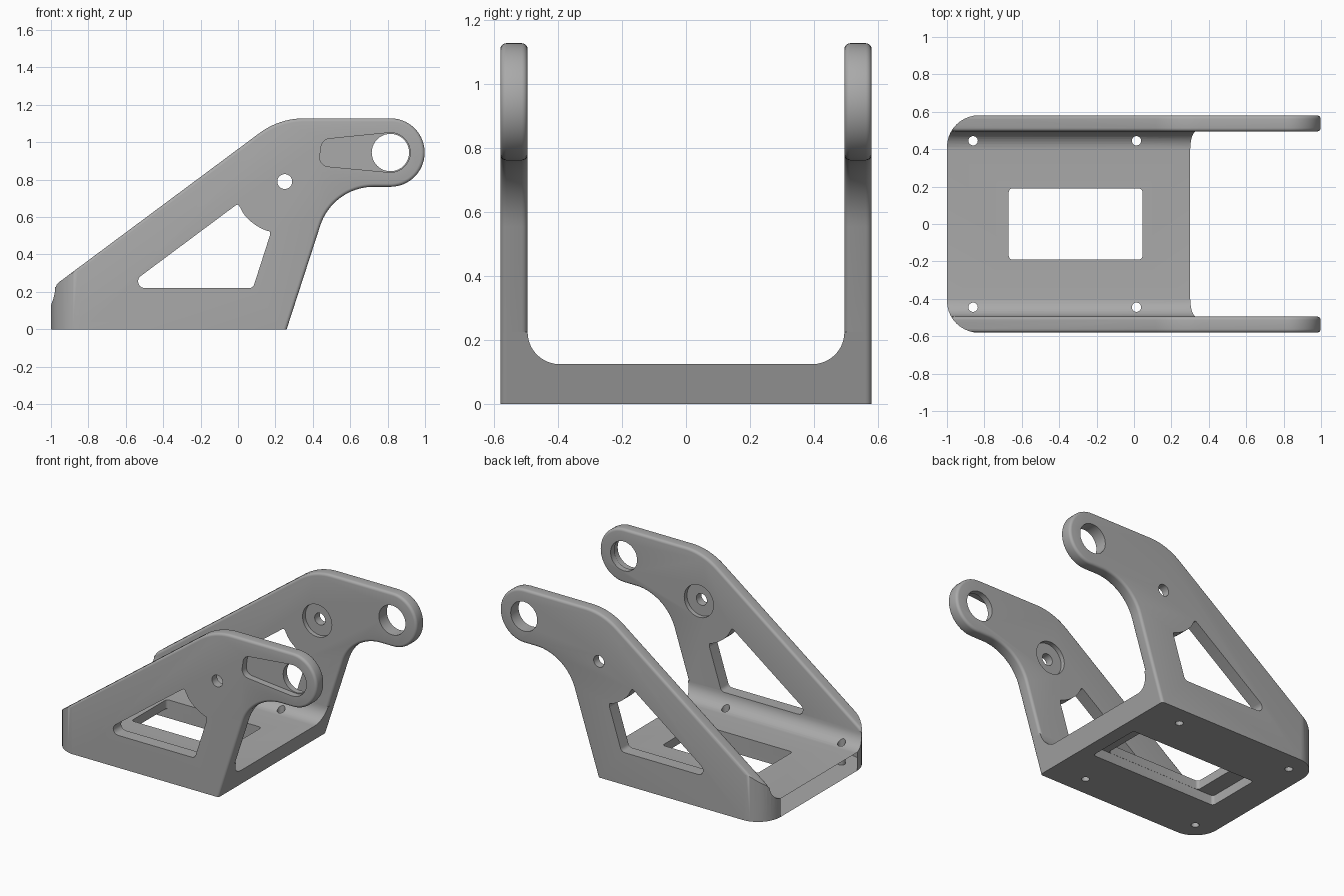
import bpy, bmesh, math
from mathutils import Vector

if "Cube" in bpy.data.objects:
    bpy.data.objects.remove(bpy.data.objects["Cube"])

metal = bpy.data.materials.new("mid grey")
metal.use_nodes = True
metal.diffuse_color = (0.4, 0.4, 0.4, 1)
metal.node_tree.nodes["Principled BSDF"].inputs["Base Color"].default_value = (0.4, 0.4, 0.4, 1)


def rounded(corners, seg=10):
    """Outline from (u, v, radius) corners."""
    out = []
    for i, (u, v, r) in enumerate(corners):
        p = Vector((u, v))
        if r == 0:
            out.append(p)
            continue
        a = (Vector(corners[i - 1][:2]) - p).normalized()
        b = (Vector(corners[(i + 1) % len(corners)][:2]) - p).normalized()
        half = a.angle(b) / 2
        centre = p + (a + b).normalized() * r / math.sin(half)
        start = p + a * r / math.tan(half) - centre
        end = p + b * r / math.tan(half) - centre
        sweep = start.angle(end)
        for k in range(seg + 1):
            t = k / seg
            d = (start * math.sin((1 - t) * sweep) + end * math.sin(t * sweep)) / math.sin(sweep)
            out.append(centre + d)
    return out


def arc(u, v, r, a0, a1, n):
    return [Vector((u + r * math.cos(math.radians(a0 + (a1 - a0) * k / n)),
                    v + r * math.sin(math.radians(a0 + (a1 - a0) * k / n)))) for k in range(n + 1)]


def circle(u, v, r, n=40):
    return arc(u, v, r, 0, 360, n)[:-1]


def prism(name, outline, axis, lo, hi, bevel=0):
    """Extrude an outline along an axis, rounding cap edges above the ground."""
    place = {"x": lambda p, t: (t, p[0], p[1]),
             "y": lambda p, t: (p[0], t, p[1]),
             "z": lambda p, t: (p[0], p[1], t)}[axis]
    bm = bmesh.new()
    low = [bm.verts.new(place(p, lo)) for p in outline]
    high = [bm.verts.new(place(p, hi)) for p in outline]
    caps = [bm.faces.new(low), bm.faces.new(high)]
    for i in range(len(low)):
        bm.faces.new((low[i - 1], low[i], high[i], high[i - 1]))
    bmesh.ops.recalc_face_normals(bm, faces=bm.faces)
    if bevel:
        edges = [e for f in caps for e in f.edges if max(v.co.z for v in e.verts) > 0.01]
        bmesh.ops.bevel(bm, geom=edges, offset=bevel, segments=4, profile=0.5, affect="EDGES")
    mesh = bpy.data.meshes.new(name)
    bm.to_mesh(mesh)
    bm.free()
    ob = bpy.data.objects.new(name, mesh)
    bpy.context.collection.objects.link(ob)
    ob.data.materials.append(metal)
    return ob


def combine(target, tool, operation):
    bpy.context.view_layer.objects.active = target
    mod = target.modifiers.new("boolean", "BOOLEAN")
    mod.operation = operation
    mod.solver = "EXACT"
    mod.object = tool
    bpy.ops.object.modifier_apply(modifier=mod.name)
    bpy.data.objects.remove(tool)


WIDE, INNER, FLOOR = 0.58, 0.495, 0.125
EYE = (0.815, 0.945)

# Side silhouette of the arms
side = rounded([(-1, 0, 0), (0.26, 0, 0), (0.507, 0.762, 0.3),
                (EYE[0], 0.762, 0)], 16)
side += arc(*EYE, 0.183, -88, 90, 28)
side += rounded([(0.815, 1.128, 0), (0.221, 1.128, 0.4), (-1, 0.22, 0.12), (-1, 0, 0)])[1:-1]

# Floor with filleted inner corners, trimmed to the silhouette
cradle = [(-0.56, 0), (0.56, 0), (0.56, 0.225), (INNER, 0.225)]
cradle += arc(INNER - 0.1, FLOOR + 0.1, 0.1, 0, -90, 10)[1:]
cradle += arc(-INNER + 0.1, FLOOR + 0.1, 0.1, -90, -180, 10)
cradle += [(-0.56, 0.225)]
bracket = prism("bracket", cradle, "x", -1.1, 0.6)
combine(bracket, prism("trim", side, "y", -0.7, 0.7), "INTERSECT")

# Two arms with softened edges
for lo, hi in ((-WIDE, -INNER), (INNER, WIDE)):
    combine(bracket, prism("arm", side, "y", lo, hi, 0.018), "UNION")

# Rounded rear corners in plan
plan = rounded([(-1, -WIDE - 0.001, 0.17), (1.1, -WIDE - 0.001, 0),
                (1.1, WIDE + 0.001, 0), (-1, WIDE + 0.001, 0.17)])
combine(bracket, prism("plan", plan, "z", -0.1, 1.3), "INTERSECT")

# Arm cut-outs: window, pivot hole, large eye
window = rounded([(0.03, 0.617, 0), (0, 0.672, 0.012), (-0.607, 0.22, 0.036),
                  (0.08, 0.22, 0.03), (0.17, 0.5, 0.02), (0.17, 0.523, 0)], 6)
window += arc(0.25, 0.79, 0.28, 253, 218, 10)[1:-1]
for outline in (window, circle(0.25, 0.79, 0.04, 24), circle(*EYE, 0.1)):
    combine(bracket, prism("side_cutter", outline, "y", -0.7, 0.7), "DIFFERENCE")

# Round pockets on the inner faces around the pivot holes
pocket_depth = INNER + 0.03
combine(bracket, prism("pocket_cutter", circle(0.25, 0.79, 0.11),
                       "y", -pocket_depth, pocket_depth), "DIFFERENCE")

# Tapered recess on the outside of the front arm
recess = arc(*EYE, 0.106, -96, 96, 24)
recess += rounded([(0.8, 1.05, 0), (0.45, 1.015, 0.05), (0.43, 0.875, 0.05), (0.8, 0.84, 0)])[1:-1]
combine(bracket, prism("recess_cutter", recess, "y", -0.7, -0.535), "DIFFERENCE")


def box_outline(x0, x1, y, r):
    return rounded([(x0, -y, r), (x1, -y, r), (x1, y, r), (x0, y, r)], 5)


# Floor opening, with shallow end ledges underneath
combine(bracket, prism("opening_cutter", box_outline(-0.67, 0.045, 0.19, 0.02),
                       "z", -0.1, 0.4), "DIFFERENCE")
combine(bracket, prism("ledge_cutter", box_outline(-0.79, 0.165, 0.191, 0.02),
                       "z", -0.1, 0.065), "DIFFERENCE")

# Four screw holes
for x in (-0.86, 0.013):
    for y in (-0.445, 0.445):
        combine(bracket, prism("screw_cutter", circle(x, y, 0.025, 20), "z", -0.1, 0.4), "DIFFERENCE")

bpy.ops.object.select_all(action="DESELECT")
bracket.select_set(True)
bpy.context.view_layer.objects.active = bracket
bpy.ops.object.shade_smooth_by_angle(angle=math.radians(30))
